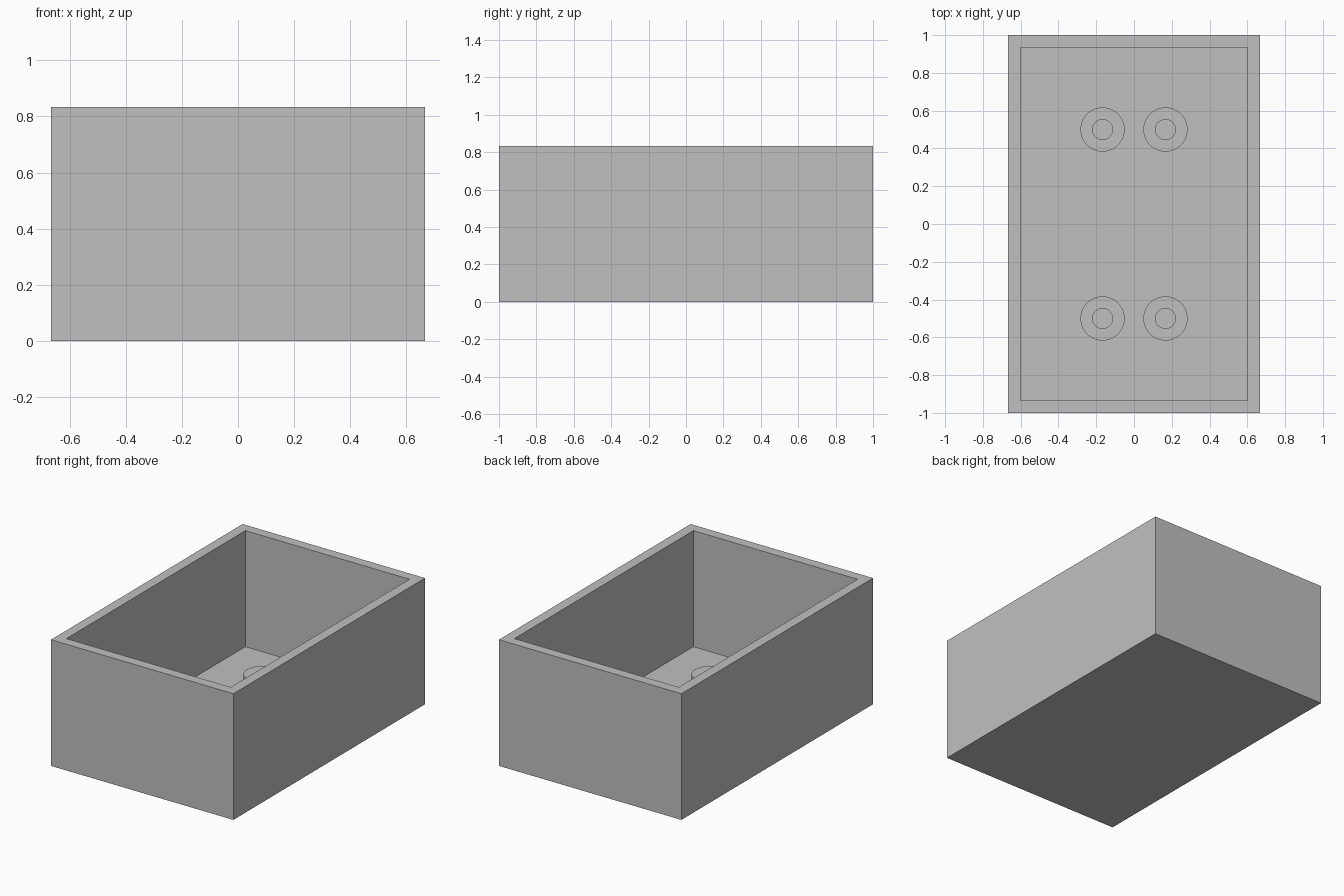
import bpy
import bmesh
from mathutils import Matrix

WIDTH, LENGTH, HEIGHT = 4 / 3, 2.0, 5 / 6
WALL = 1 / 15          # wall and floor thickness
BOSS_TOP = 1 / 6
BOSS_R, HOLE_R = 0.117, 0.053
SIDES = 64

default = bpy.data.objects.get("Cube")
if default:
    bpy.data.objects.remove(default, do_unlink=True)

grey = bpy.data.materials.new("light grey")
grey.use_nodes = True
colour = (0.527, 0.527, 0.527, 1)
grey.diffuse_color = colour
grey.node_tree.nodes["Principled BSDF"].inputs["Base Color"].default_value = colour


def add_object(name, bm):
    bmesh.ops.recalc_face_normals(bm, faces=bm.faces)
    mesh = bpy.data.meshes.new(name)
    bm.to_mesh(mesh)
    bm.free()
    mesh.materials.append(grey)
    obj = bpy.data.objects.new(name, mesh)
    bpy.context.collection.objects.link(obj)
    return obj


# Open box: inset the top face for the rim, then sink it to the floor
bm = bmesh.new()
bmesh.ops.create_cube(bm, size=1, matrix=Matrix.Translation((0, 0, HEIGHT / 2))
                      @ Matrix.Diagonal((WIDTH, LENGTH, HEIGHT, 1)))
top = max(bm.faces, key=lambda f: f.calc_center_median().z)
bmesh.ops.inset_region(bm, faces=[top], thickness=WALL, use_even_offset=True)
sunk = bmesh.ops.extrude_discrete_faces(bm, faces=[top])["faces"][0]
for v in sunk.verts:
    v.co.z = WALL
add_object("box", bm)


# Hollow screw boss: a ring profile spun around the vertical axis
def add_boss(name, x, y):
    bm = bmesh.new()
    profile = [(BOSS_R, WALL), (BOSS_R, BOSS_TOP), (HOLE_R, BOSS_TOP), (HOLE_R, WALL)]
    verts = [bm.verts.new((r, 0, z)) for r, z in profile]
    edges = [bm.edges.new(pair) for pair in zip(verts, verts[1:])]
    bmesh.ops.spin(bm, geom=verts + edges, cent=(0, 0, 0), axis=(0, 0, 1),
                   angle=6.283185, steps=SIDES, use_merge=True)
    bmesh.ops.remove_doubles(bm, verts=bm.verts, dist=0.0001)
    obj = add_object(name, bm)
    obj.location = (x, y, 0)
    bpy.ops.object.select_all(action="DESELECT")
    obj.select_set(True)
    bpy.context.view_layer.objects.active = obj
    bpy.ops.object.shade_smooth_by_angle()


for end, y in (("front", -0.5), ("back", 0.5)):
    for side, x in (("right", -1 / 6), ("left", 1 / 6)):
        add_boss(f"{end}_{side}_screw_boss", x, y)
